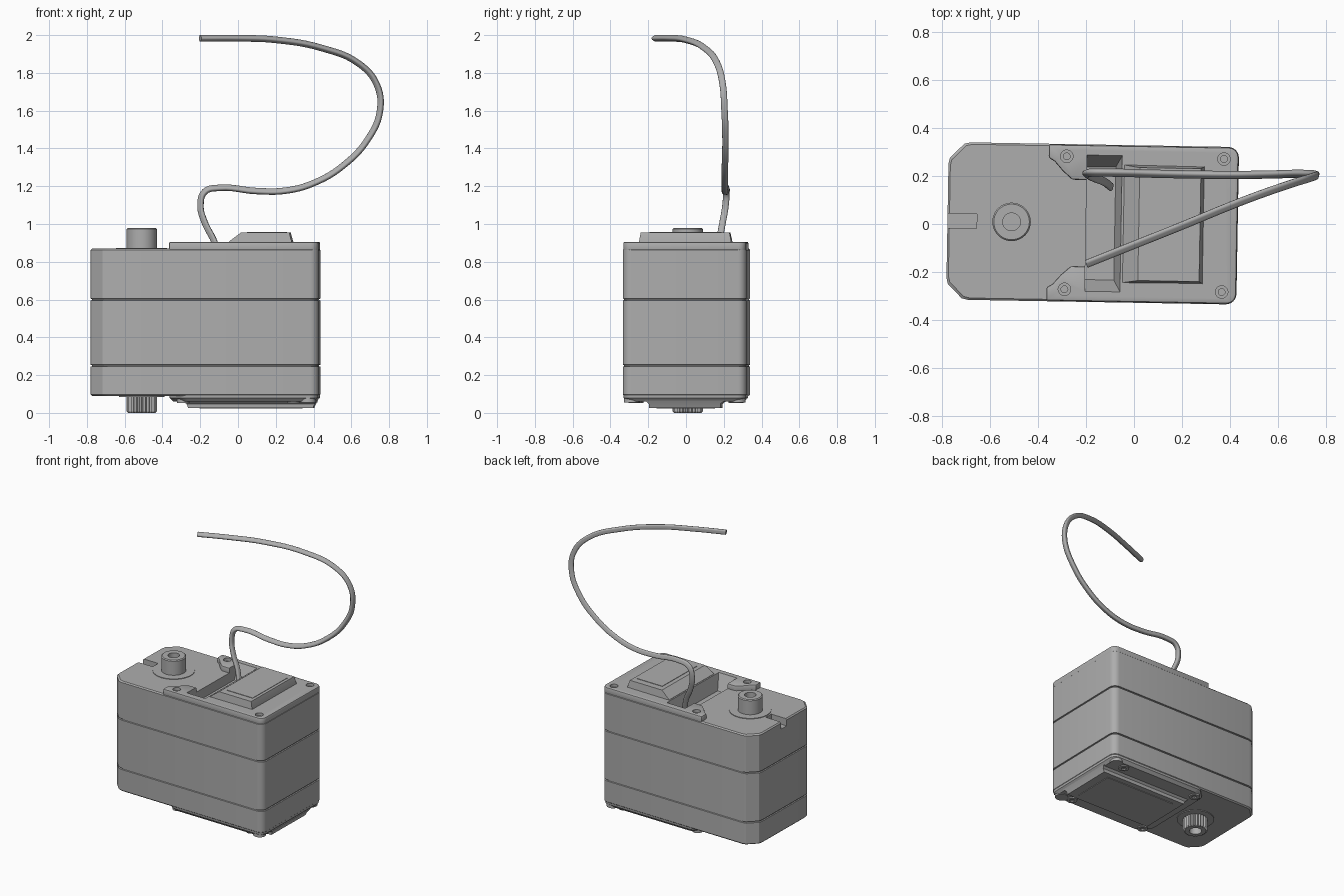
import bpy, bmesh, math
from mathutils import Vector

if "Cube" in bpy.data.objects:
    bpy.data.objects.remove(bpy.data.objects["Cube"])

grey = bpy.data.materials.new("plastic_grey")
grey.diffuse_color = (0.42, 0.42, 0.42, 1)
grey.use_nodes = True
grey.node_tree.nodes["Principled BSDF"].inputs["Base Color"].default_value = grey.diffuse_color
TILT = math.radians(-1.0)      # casing is turned very slightly about z


def loft(name, rings):
    """Skin a list of equal-length point rings and cap both ends."""
    bm = bmesh.new()
    vs = [[bm.verts.new(p) for p in r] for r in rings]
    n = len(vs[0])
    for a, b in zip(vs, vs[1:]):
        for i in range(n):
            bm.faces.new((a[i], a[(i + 1) % n], b[(i + 1) % n], b[i]))
    bm.faces.new(vs[0])
    bm.faces.new(vs[-1])
    bmesh.ops.recalc_face_normals(bm, faces=bm.faces[:])
    me = bpy.data.meshes.new(name)
    bm.to_mesh(me)
    bm.free()
    ob = bpy.data.objects.new(name, me)
    bpy.context.collection.objects.link(ob)
    me.materials.append(grey)
    return ob


def activate(ob):
    bpy.ops.object.select_all(action='DESELECT')
    ob.select_set(True)
    bpy.context.view_layer.objects.active = ob


def bevel(ob, w, seg=2):
    m = ob.modifiers.new("bevel", 'BEVEL')
    m.width, m.segments, m.limit_method = w, seg, 'ANGLE'
    activate(ob)
    bpy.ops.object.modifier_apply(modifier=m.name)


def cut(ob, cutters):
    for c in cutters:
        m = ob.modifiers.new("cut", 'BOOLEAN')
        m.operation, m.solver, m.object = 'DIFFERENCE', 'EXACT', c
        activate(ob)
        bpy.ops.object.modifier_apply(modifier=m.name)


def finish(ob):
    ob.rotation_euler.z = TILT
    activate(ob)
    bpy.ops.object.shade_smooth_by_angle(angle=math.radians(30))


def rect(x0, x1, y0, y1, z):
    return [(x0, y0, z), (x1, y0, z), (x1, y1, z), (x0, y1, z)]


def circle(x, y, r, z, n=32, r2=None):
    return [(x + (r2 if r2 and i % 2 else r) * math.cos(2 * math.pi * i / n),
             y + (r2 if r2 and i % 2 else r) * math.sin(2 * math.pi * i / n), z)
            for i in range(n)]


def outline(x0, x1, hy, z, inset=0, cham=0.075, rad=0.045):
    """Plan shape: chamfered left corners, rounded right corners."""
    x0, x1, hy = x0 + inset, x1 - inset, hy - inset
    half = [(x1 - rad + rad * math.cos(t), hy - rad + rad * math.sin(t))
            for t in [math.pi / 2 * i / 6 for i in range(7)]]
    # softened chamfer
    half += [(x0 + cham + 0.015, hy), (x0 + cham - 0.01, hy - 0.006),
             (x0 + 0.006, hy - cham + 0.01), (x0, hy - cham - 0.015)]
    return [(x, y, z) for x, y in half] + [(x, -y, z) for x, y in reversed(half)]


# casing: three sections parted by thin grooves
levels = [(0.09, 0.008), (0.098, 0)]
for s in (0.25, 0.6):
    levels += [(s - 0.005, 0), (s - 0.003, 0.007), (s + 0.003, 0.007), (s + 0.005, 0)]
levels += [(0.862, 0), (0.87, 0.008)]
casing = loft("casing", [outline(-0.777, 0.432, 0.328, z, i) for z, i in levels])

# raised rim on the rear of the top, with two screw tabs
half = [(0.39 + 0.04 * math.cos(t), 0.285 + 0.04 * math.sin(t))
        for t in [math.pi / 2 * i / 5 for i in range(6)]]
half += [(-0.36, 0.325), (-0.36, 0.27), (-0.335, 0.255), (-0.3, 0.215),
         (-0.26, 0.18), (-0.15, 0.18)]
rim = half + [(x, -y) for x, y in reversed(half)]
top_rim = loft("top_rim", [[(x, y, z) for x, y in rim] for z in (0.85, 0.905)])
bevel(top_rim, 0.008)

# cutters: cable pocket, end notch, screw sockets
pocket = loft("pocket_cutter", [rect(-0.2, -0.08, -0.235, 0.235, 0.80),
                                rect(-0.2, -0.045, -0.30, 0.30, 0.94)])
notch = loft("notch_cutter", [rect(-0.85, -0.655, -0.03, 0.03, z) for z in (0.82, 0.95)])
sockets = [loft("socket_cutter", [circle(x, y, r, z, 24) for r, z in
                                  ((0.026, 0.95), (0.026, 0.885), (0.014, 0.885), (0.014, 0.874))])
           for x in (-0.285, 0.37) for y in (-0.277, 0.277)]
cut(casing, [pocket, notch])
cut(top_rim, [pocket] + sockets)
for c in [pocket, notch] + sockets:
    bpy.data.objects.remove(c, do_unlink=True)

# lid with a sloped front and a shallow raised panel
prof = [(-0.044, 0.89), (-0.044, 0.907), (0.02, 0.955), (0.275, 0.955), (0.29, 0.90), (0.29, 0.89)]
lid = loft("top_lid", [[(x, y * (1 if z < 0.95 else 0.96), z) for x, z in prof]
                       for y in (-0.245, 0.245)])
lid_panel = loft("lid_panel", [rect(0.05, 0.255, -0.19, 0.19, 0.95),
                               rect(0.05, 0.255, -0.19, 0.19, 0.958)])

# idler shaft on top with a thin flange
SX = -0.51
flange = loft("top_flange", [circle(SX, 0, 0.135, z, 48) for z in (0.86, 0.874)])
top_shaft = loft("top_shaft", [circle(SX, 0, r, z, 48) for r, z in
                               ((0.08, 0.86), (0.08, 0.973), (0.074, 0.979),
                                (0.037, 0.979), (0.037, 0.92))])

# splined output shaft underneath
bottom_shaft = loft("splined_shaft", [
    circle(SX, 0, 0.08, 0.1, 48, 0.071), circle(SX, 0, 0.08, 0.008, 48, 0.071),
    circle(SX, 0, 0.072, 0, 48, 0.066), circle(SX, 0, 0.04, 0, 48),
    circle(SX, 0, 0.04, 0.06, 48)])
bottom_flange = loft("bottom_flange", [circle(SX, 0, 0.12, z, 48) for z in (0.1, 0.085)])

# bottom cover, raised plate and inner panel
base = loft("bottom_base", [outline(-0.36, 0.43, 0.325, z, i) for z, i in
                            ((0.1, 0), (0.08, 0.002), (0.06, 0.02))])
plate = loft("bottom_plate", [rect(-0.29, 0.42, -0.21, 0.21, 0.065),
                              rect(-0.27, 0.41, -0.19, 0.19, 0.048),
                              rect(-0.26, 0.40, -0.188, 0.188, 0.026)])
panel = loft("bottom_panel", [rect(-0.20, 0.34, -0.15, 0.15, z) for z in (0.03, 0.022)])

parts = [casing, top_rim, lid, lid_panel, flange, top_shaft, bottom_shaft,
         bottom_flange, base, plate, panel]
# screw bosses underneath
for x in (-0.285, 0.30):
    for y in (-0.265, 0.265):
        parts.append(loft("bottom_screw", [circle(x, y, r, z, 24) for r, z in
                                           ((0.034, 0.08), (0.034, 0.052), (0.016, 0.052),
                                            (0.016, 0.062))]))
# corner feet at the rear
for y in (-0.28, 0.28):
    parts.append(loft("rear_foot", [circle(0.375, y, r, z, 24) for r, z in
                                    ((0.042, 0.09), (0.042, 0.056))]))
for p in parts:
    finish(p)

# cable of three bonded wires following a smooth path
path = [(-0.10, 0.155, 0.83), (-0.125, 0.175, 0.91), (-0.175, 0.195, 1.01),
        (-0.197, 0.21, 1.10), (-0.175, 0.215, 1.17), (-0.10, 0.215, 1.19),
        (0.1, 0.21, 1.173), (0.25, 0.207, 1.175), (0.4, 0.205, 1.215),
        (0.56, 0.207, 1.31), (0.69, 0.21, 1.45), (0.753, 0.205, 1.60),
        (0.735, 0.195, 1.74), (0.64, 0.165, 1.85), (0.45, 0.097, 1.93),
        (0.2, -0.005, 1.975), (0.0, -0.085, 1.983), (-0.2, -0.165, 1.983)]
prof_cu = bpy.data.curves.new("wire_section", 'CURVE')
sp = prof_cu.splines.new('POLY')
sp.points.add(23)
sp.use_cyclic_u = True
for i in range(24):
    t = 2 * math.pi * i / 24
    r = 0.0165 + 0.0022 * math.cos(3 * t)
    sp.points[i].co = (r * math.cos(t), r * math.sin(t), 0, 1)
section = bpy.data.objects.new("wire_section", prof_cu)
bpy.context.collection.objects.link(section)
section.hide_render = True

cu = bpy.data.curves.new("cable", 'CURVE')
cu.dimensions = '3D'
cu.bevel_mode, cu.bevel_object, cu.use_fill_caps = 'OBJECT', section, True
cu.resolution_u = 6
s = cu.splines.new('BEZIER')
s.bezier_points.add(len(path) - 1)
for bp, p in zip(s.bezier_points, path):
    bp.co = Vector(p)
    bp.handle_left_type = bp.handle_right_type = 'AUTO'
cu.materials.append(grey)
cable = bpy.data.objects.new("cable", cu)
bpy.context.collection.objects.link(cable)
activate(cable)
bpy.ops.object.convert(target='MESH')
cable = bpy.context.view_layer.objects.active
bpy.ops.object.shade_smooth_by_angle(angle=math.radians(40))
bpy.data.objects.remove(section, do_unlink=True)
